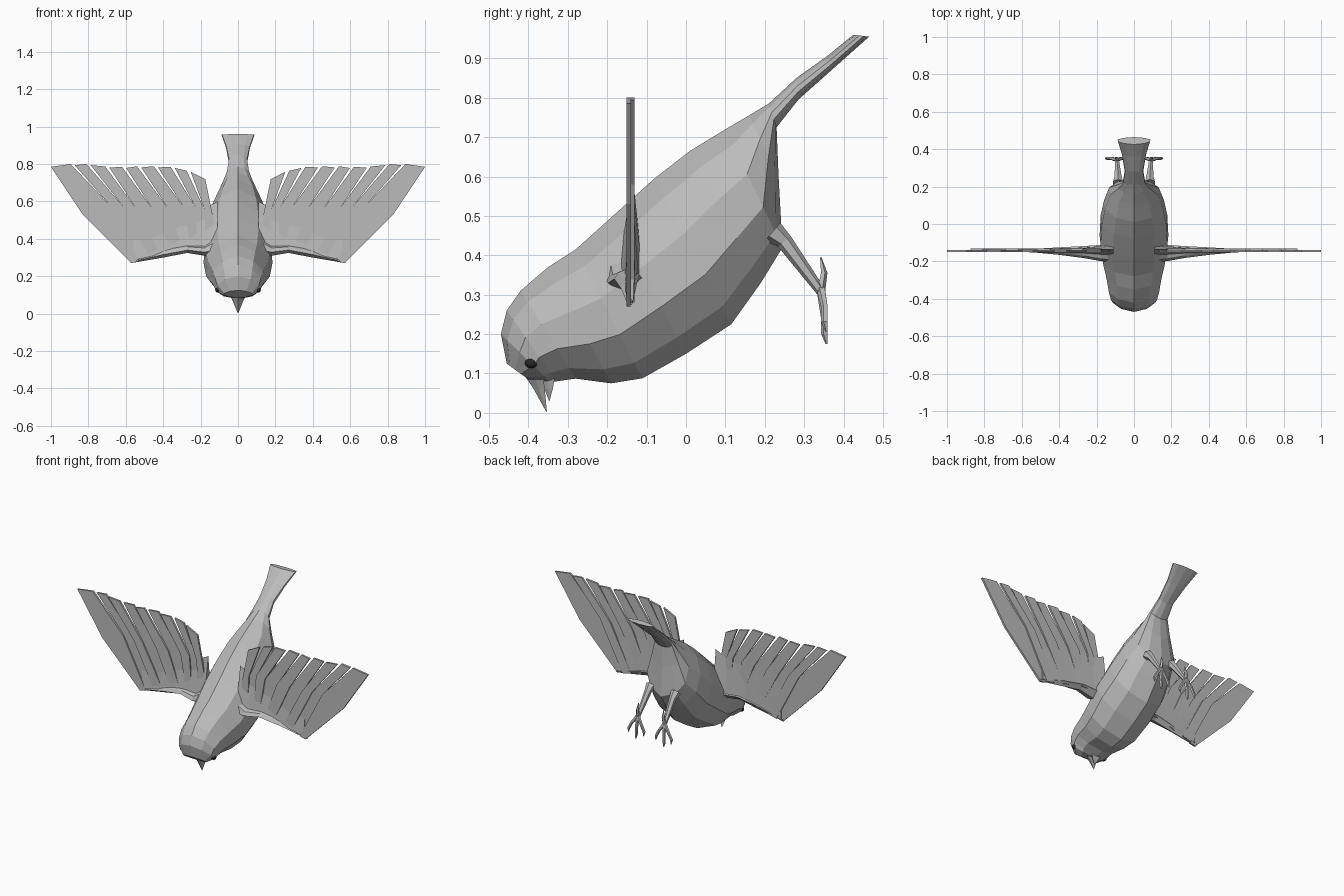
import bpy, bmesh, math
from mathutils import Vector

if "Cube" in bpy.data.objects:
    bpy.data.objects.remove(bpy.data.objects["Cube"])


def material(name, v):
    m = bpy.data.materials.new(name)
    m.diffuse_color = (v, v, v, 1)
    m.use_nodes = True
    m.node_tree.nodes["Principled BSDF"].inputs["Base Color"].default_value = m.diffuse_color
    return m


GREY = material("plumage grey", 0.5)
BLACK = material("eye black", 0.02)


def finish(name, bm, mat=GREY):
    bmesh.ops.recalc_face_normals(bm, faces=bm.faces)
    me = bpy.data.meshes.new(name)
    bm.to_mesh(me)
    bm.free()
    me.materials.append(mat)
    ob = bpy.data.objects.new(name, me)
    bpy.context.collection.objects.link(ob)
    return ob


def loft(bm, rings):
    """Skin a list of closed rings and cap both ends."""
    rings = [[bm.verts.new(p) for p in r] for r in rings]
    n = len(rings[0])
    for a, b in zip(rings, rings[1:]):
        for i in range(n):
            j = (i + 1) % n
            bm.faces.new((a[i], a[j], b[j], b[i]))
    bm.faces.new(rings[0])
    bm.faces.new(rings[-1])


def limb(bm, pts, radii, sides=6):
    """Tapered prism following a path."""
    pts = [Vector(p) for p in pts]
    rings = []
    for i, (p, r) in enumerate(zip(pts, radii)):
        d = (pts[min(i + 1, len(pts) - 1)] - pts[max(i - 1, 0)]).normalized()
        u = d.cross(Vector((1, 0, 0)) if abs(d.x) < 0.8 else Vector((0, 1, 0))).normalized()
        v = d.cross(u)
        rings.append([p + r * (u * math.cos(t) + v * math.sin(t))
                      for t in (2 * math.pi * k / sides for k in range(sides))])
    loft(bm, rings)


# Body, head and tail: back point (y, z), belly point (y, z), half width
SECTIONS = [
    (-.455, .125, -.40, .085, .075),
    (-.470, .20, -.345, .078, .115),
    (-.455, .26, -.33, .080, .126),
    (-.420, .31, -.28, .087, .138),
    (-.350, .37, -.19, .075, .152),
    (-.280, .415, -.11, .088, .170),
    (-.180, .505, .00, .150, .184),
    (-.080, .595, .115, .225, .178),
    (.010, .665, .19, .33, .160),
    (.100, .720, .245, .42, .132),
    (.160, .755, .235, .60, .088),
    (.210, .785, .23, .725, .060),
    (.280, .850, .285, .795, .050),
    (.360, .907, .375, .875, .064),
    (.425, .960, .465, .955, .088),
]
HALF = [(.13, .6), (.38, .97), (.66, 1), (.88, .66)]
PROFILE = [(0, 0)] + HALF + [(1, 0)] + [(t, -w) for t, w in reversed(HALF)]
bm = bmesh.new()
loft(bm, [[(w * f, ty + (by - ty) * t, tz + (bz - tz) * t) for t, f in PROFILE]
          for ty, tz, by, bz, w in SECTIONS])
finish("body", bm)

# Beak: two pointed mandibles
for name, y0, y1, tip, w in (("upper_beak", -.41, -.362, (-.354, .003), .042),
                             ("lower_beak", -.368, -.332, (-.347, .03), .034)):
    bm = bmesh.new()
    ym = (y0 + y1) / 2
    base = [(-w, y1, .095), (-w * .7, ym, .10), (0, y0, .095), (w * .7, ym, .10), (w, y1, .095)]
    mid = [(x * .6, y * .6 + tip[0] * .4, .062) for x, y, z in base]
    end = [(x * .04, tip[0] + (y - ym) * .04, tip[1]) for x, y, z in base]
    loft(bm, [base, mid, end])
    finish(name, bm)

# Feather layout in the wing plane: leading edge, slit bottoms, slit tops (x, z)
LEAD = [(.57, .27), (.53, .28), (.47, .295), (.41, .31), (.35, .325),
        (.29, .34), (.25, .34), (.21, .335), (.17, .33), (.12, .33)]
MID = [(.83, .53), (.685, .58), (.615, .575), (.55, .57), (.46, .565),
       (.375, .565), (.29, .57), (.23, .575), (.18, .56), (.13, .50)]
TIP = [(1.0, .785), (.885, .80), (.80, .80), (.70, .787), (.61, .785),
       (.53, .788), (.44, .788), (.35, .785), (.265, .765), (.175, .72)]

for side, s in (("right", 1), ("left", -1)):
    # Wing feathers: staggered thin slabs with slits between the tips
    bm = bmesh.new()
    for i in range(9):
        inset_a = .012 if i else 0
        inset_b = .010 if i < 8 else 0
        outline = [LEAD[i], LEAD[i + 1], MID[i + 1],
                   (TIP[i + 1][0] + inset_b, TIP[i + 1][1]),
                   (TIP[i][0] - inset_a, TIP[i][1] - (.006 if i else 0)), MID[i]]
        y = -.141 + (.004 if i % 2 else -.004)
        loft(bm, [[(s * x, y + d, z) for x, z in outline] for d in (-.006, .006)])
    finish(side + "_wing_feathers", bm)

    # Wing arm: thick leading edge tapering to the wrist; (x, z low, z high, y front, y back)
    bm = bmesh.new()
    loft(bm, [[(s * x, ym, z0), (s * x, yf, z0 + .35 * (z1 - z0)),
               (s * x, yf + .012, z0 + .75 * (z1 - z0)), (s * x, ym, z1),
               (s * x, yb, z0 + .6 * (z1 - z0))]
              for x, z0, z1, yf, yb, ym in (
                  (.11, .30, .42, -.205, -.11, -.15),
                  (.18, .31, .365, -.198, -.112, -.15),
                  (.27, .325, .368, -.182, -.118, -.145),
                  (.40, .30, .345, -.165, -.125, -.142),
                  (.575, .27, .285, -.148, -.135, -.141))])
    finish(side + "_wing_arm", bm)

    # Shoulder coverts: wedge that thickens the wing near the body
    bm = bmesh.new()
    loft(bm, [[(s * x, -.142 - t, z0), (s * x, -.142 + t, z0), (s * x, -.135, z1)]
              for x, z0, z1, t in ((.11, .33, .60, .036), (.19, .34, .56, .022),
                                   (.32, .34, .54, .014), (.56, .285, .50, .009))])
    finish(side + "_wing_coverts", bm)

    # Leg, three front toes and one back toe
    bm = bmesh.new()
    limb(bm, [(s * .085, .22, .46), (s * .085, .25, .435), (s * .092, .345, .305)], [.03, .021, .012])
    finish(side + "_leg", bm)
    bm = bmesh.new()
    ankle = (s * .092, .343, .315)
    for dx, z in ((-.05, .215), (.004, .185), (.055, .215)):
        x = s * (.092 + dx)
        limb(bm, [ankle, (s * (.092 + dx * .6), .352, z + .055), (x, .352, z + .015), (x, .357, z - .01)],
             [.012, .009, .009, .002], 5)
    limb(bm, [ankle, (s * .088, .35, .355), (s * .086, .342, .395)], [.011, .009, .002], 5)
    finish(side + "_foot", bm)

    # Eye
    bpy.ops.mesh.primitive_uv_sphere_add(segments=12, ring_count=8, radius=1,
                                         location=(s * .108, -.392, .127))
    eye = bpy.context.object
    eye.name = side + "_eye"
    eye.scale = (.014, .017, .014)
    eye.data.materials.append(BLACK)
    bpy.ops.object.shade_smooth_by_angle()
